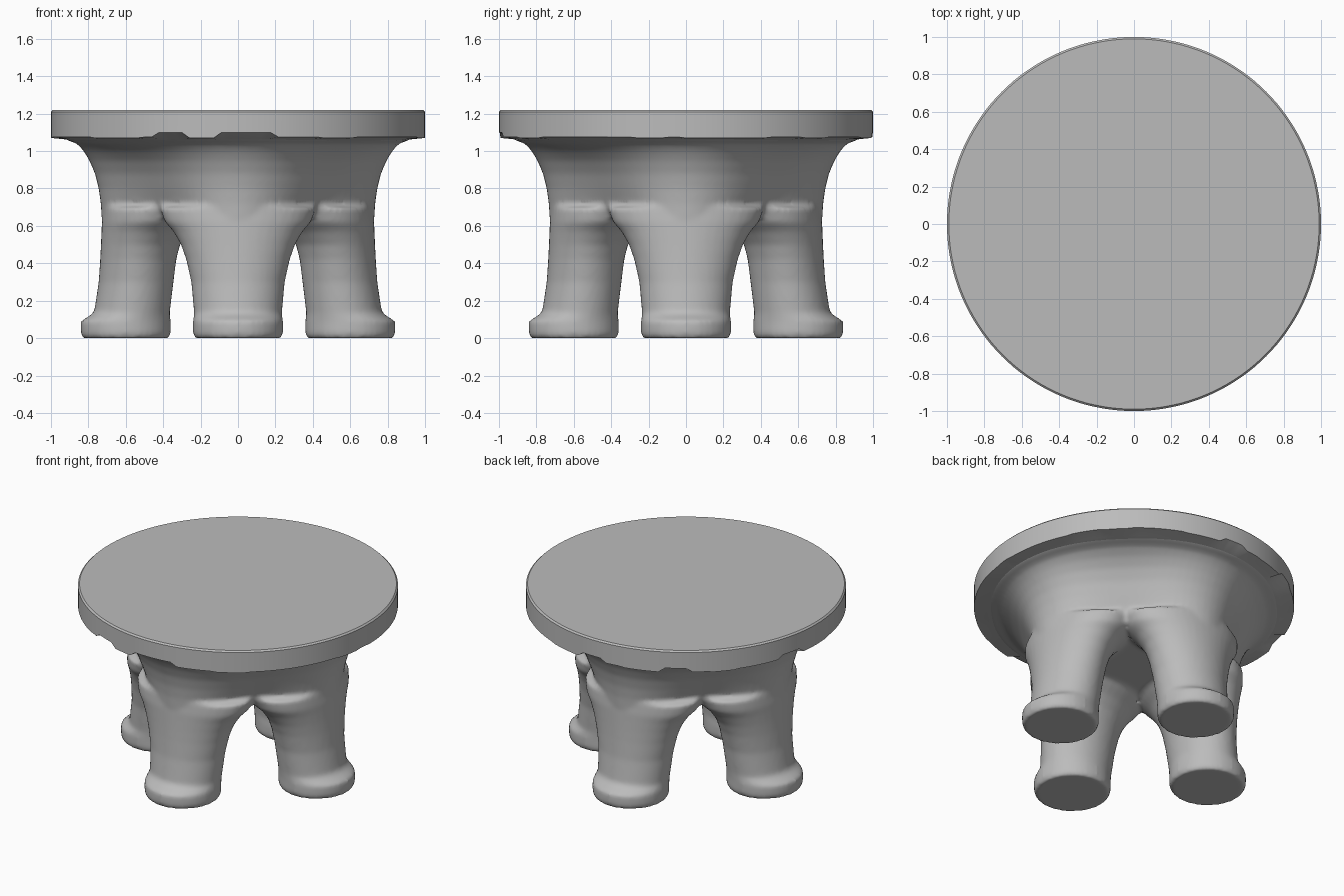
import bpy, bmesh, math, random

cube = bpy.data.objects.get("Cube")
if cube:
    bpy.data.objects.remove(cube)
random.seed(4)

grey = bpy.data.materials.new("plain grey")
grey.use_nodes = True
grey.diffuse_color = (0.5, 0.5, 0.5, 1)
grey.node_tree.nodes["Principled BSDF"].inputs["Base Color"].default_value = (0.5, 0.5, 0.5, 1)


def loft(bm, rings):
    """Skin a stack of closed rings and cap both ends."""
    rows = [[bm.verts.new(p) for p in ring] for ring in rings]
    n = len(rows[0])
    for low, high in zip(rows, rows[1:]):
        for i in range(n):
            j = (i + 1) % n
            bm.faces.new((low[i], low[j], high[j], high[i]))
    bm.faces.new(rows[0][::-1])
    bm.faces.new(rows[-1])


def finish(bm, name):
    mesh = bpy.data.meshes.new(name)
    bmesh.ops.recalc_face_normals(bm, faces=bm.faces)
    bm.to_mesh(mesh)
    bm.free()
    obj = bpy.data.objects.new(name, mesh)
    bpy.context.collection.objects.link(obj)
    mesh.materials.append(grey)
    return obj


def smooth(obj, degrees):
    bpy.ops.object.select_all(action='DESELECT')
    obj.select_set(True)
    bpy.context.view_layer.objects.active = obj
    bpy.ops.object.shade_smooth_by_angle(angle=math.radians(degrees))


def angles(n):
    return [math.tau * i / n for i in range(n)]


# Legs: height, inner edge, outer edge, half width
LEG = [(0, .37, .83, .23), (.02, .36, .84, .24), (.09, .36, .84, .24),
       (.135, .365, .77, .235), (.3, .345, .745, .25), (.42, .33, .737, .277),
       (.5, .31, .733, .305), (.57, .27, .73, .345), (.62, .22, .728, .39),
       (.7, .15, .72, .42)]
bm = bmesh.new()
for turn in range(4):
    c, s = math.cos(turn * math.pi / 2), math.sin(turn * math.pi / 2)
    rings = []
    for z, inner, outer, half in LEG:
        ring = []
        for a in angles(40):
            u = (inner + outer) / 2 + (outer - inner) / 2 * math.cos(a)
            v = half * math.sin(a)
            ring.append((u * c - v * s, u * s + v * c, z))
        rings.append(ring)
    loft(bm, rings)

# Flared body: height, radius over the legs, valley depth between them
BODY = [(.645, .73, .16), (.72, .734, .13), (.8, .745, .105), (.88, .765, .09),
        (.95, .795, .075), (1.0, .825, .055), (1.04, .86, .03),
        (1.06, .92, .01), (1.09, .95, 0)]
loft(bm, [[((r - d * (1 - math.cos(4 * a)) / 2) * math.cos(a),
            (r - d * (1 - math.cos(4 * a)) / 2) * math.sin(a), z)
           for a in angles(96)] for z, r, d in BODY])
base = finish(bm, "legs_and_body")

# Fuse the legs and body into one softened skin
remesh = base.modifiers.new("fuse", 'REMESH')
remesh.mode = 'VOXEL'
remesh.voxel_size = 0.015
remesh.use_smooth_shade = True
soften = base.modifiers.new("soften", 'SMOOTH')
soften.factor = 0.5
soften.iterations = 5

# Round top with a chipped lower rim
drops = []
while len(drops) < 144:
    drops += [random.choice((1.07, 1.075, 1.1))] * random.randint(2, 7)
drops = drops[:144]
bm = bmesh.new()


def circle(r, z):
    return [(r * math.cos(a), r * math.sin(a), z) for a in angles(144)]


rim = [(math.cos(a), math.sin(a), z) for a, z in zip(angles(144), drops)]
loft(bm, [circle(.84, 1.045), circle(.92, 1.062), rim, circle(1, 1.21), circle(.99, 1.22)])
top = finish(bm, "round_top")
smooth(top, 25)
